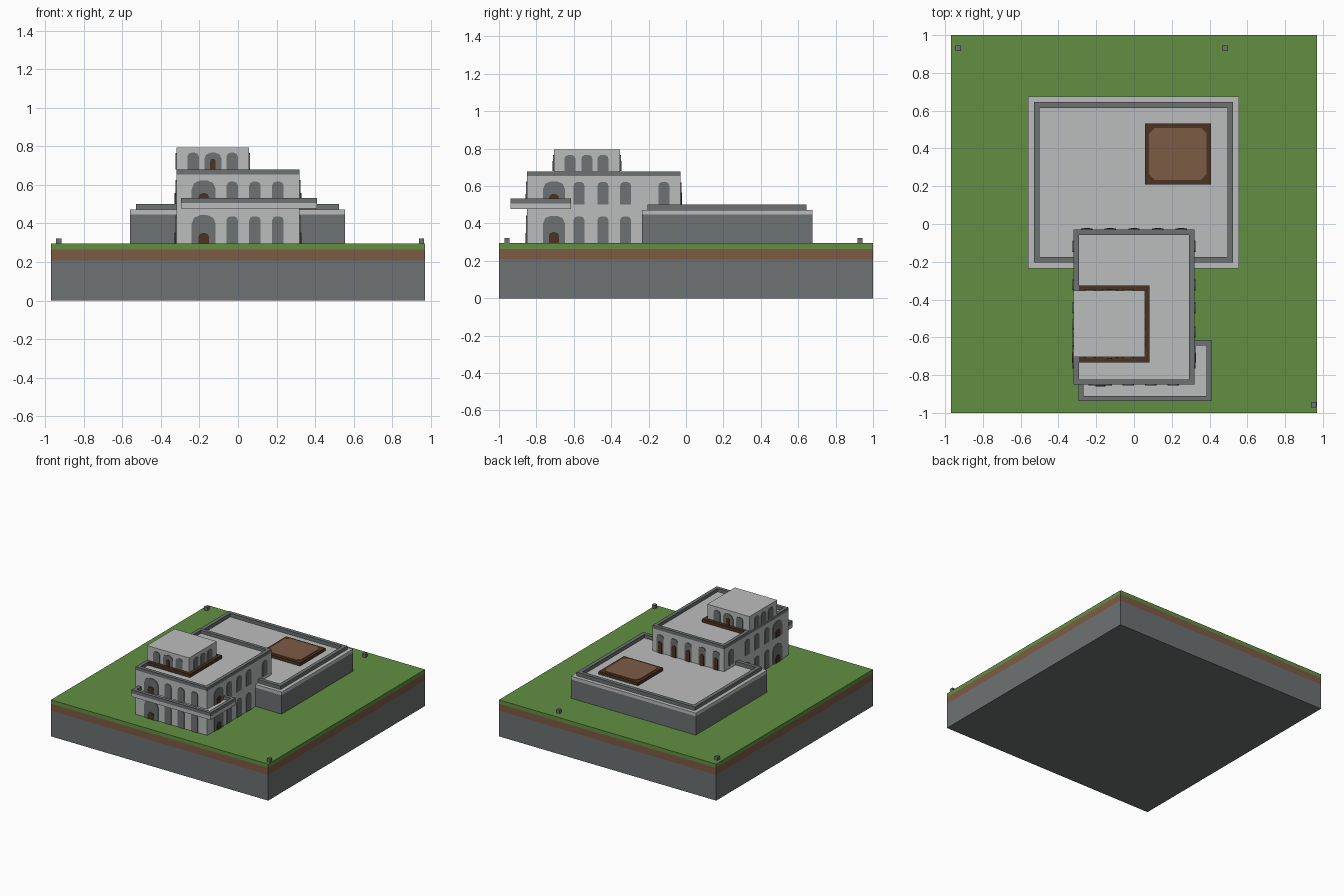
import bpy, bmesh, math
from mathutils import Vector

cube = bpy.data.objects.get("Cube")
if cube:
    bpy.data.objects.remove(cube, do_unlink=True)


def material(name, rgb):
    m = bpy.data.materials.new(name)
    m.use_nodes = True
    m.diffuse_color = (*rgb, 1)
    m.node_tree.nodes["Principled BSDF"].inputs["Base Color"].default_value = (*rgb, 1)
    return m


LIGHT = material("light stone", (0.50, 0.51, 0.505))
DARK = material("dark stone", (0.153, 0.168, 0.171))
GRASS = material("grass green", (0.122, 0.275, 0.054))
DIRT = material("earth brown", (0.205, 0.105, 0.06))
WOOD = material("dark wood", (0.069, 0.033, 0.016))


def finish(name, bm, mat):
    bmesh.ops.recalc_face_normals(bm, faces=bm.faces)
    me = bpy.data.meshes.new(name)
    bm.to_mesh(me)
    bm.free()
    me.materials.append(mat)
    ob = bpy.data.objects.new(name, me)
    bpy.context.collection.objects.link(ob)
    return ob


def prism(name, points, offset, mat):
    """Extrude a flat outline along an offset."""
    bm = bmesh.new()
    face = bm.faces.new([bm.verts.new(p) for p in points])
    ext = bmesh.ops.extrude_face_region(bm, geom=[face])
    verts = [g for g in ext["geom"] if isinstance(g, bmesh.types.BMVert)]
    bmesh.ops.translate(bm, verts=verts, vec=offset)
    return finish(name, bm, mat)


def block(name, x, y, z, mat, cut=0):
    """Box from ranges, with optional clipped plan corners."""
    pts = []
    for a, b, da, db in ((0, 0, 0, 1), (1, 0, -1, 0), (1, 1, 0, -1), (0, 1, 1, 0)):
        if cut:
            pts.append((x[a] + da * cut, y[b] + db * cut, z[0]))
            pts.append((x[a] + (1 - 2 * a - da) * cut if da == 0 else x[a],
                        y[b] + (1 - 2 * b) * cut if da else y[b], z[0]))
        else:
            pts.append((x[a], y[b], z[0]))
    if cut:
        cx, cy = sum(x) / 2, sum(y) / 2
        pts.sort(key=lambda p: math.atan2(p[1] - cy, p[0] - cx))
    return prism(name, pts, (0, 0, z[1] - z[0]), mat)


def parapet(name, x, y, z, width, mat):
    """Rectangular ring of wall."""
    bm = bmesh.new()
    rings = []
    for inset in (0, width):
        x0, x1, y0, y1 = x[0] + inset, x[1] - inset, y[0] + inset, y[1] - inset
        for h in z:
            rings.append([bm.verts.new((a, b, h)) for a, b in
                          ((x0, y0), (x1, y0), (x1, y1), (x0, y1))])
    for a, b in ((0, 1), (1, 3), (3, 2), (2, 0)):
        for i in range(4):
            j = (i + 1) % 4
            bm.faces.new((rings[a][i], rings[a][j], rings[b][j], rings[b][i]))
    return finish(name, bm, mat)


def arch(name, wall, pos, u, z0, z1, width, mat, thick=0.005):
    """Thin arched plate on a wall: 'front', 'back', 'left' or 'right'."""
    h, r = width / 2, width * 0.36
    outline = [(-h, z0), (h, z0)]
    for sign, start in ((1, 0), (-1, 90)):
        for k in range(3):
            t = math.radians(start + 45 * k)
            outline.append((sign * (h - r) + r * math.cos(t), z1 - r + r * math.sin(t)))
    normal = {"front": (0, -1, 0), "back": (0, 1, 0),
              "left": (1, 0, 0), "right": (-1, 0, 0)}[wall]
    if normal[0]:
        pts = [(pos, u + a, z) for a, z in outline]
    else:
        pts = [(u + a, pos, z) for a, z in outline]
    return prism(name, pts, Vector(normal) * thick, mat)


# Ground block
GX, GY, G = (-0.97, 0.97), (-1, 1), 0.295
block("bedrock", GX, GY, (0, 0.207), DARK)
block("soil_layer", GX, GY, (0.207, 0.264), DIRT)
block("grass_layer", GX, GY, (0.264, G), GRASS)
for px, py in ((-0.93, 0.93), (0.483, 0.93), (0.952, -0.957)):
    block("marker_post", (px - 0.014, px + 0.014), (py - 0.014, py + 0.014), (G, 0.323), DARK)

# Low rear hall
HX, HY = (-0.56, 0.555), (-0.235, 0.675)
block("hall_walls", HX, HY, (G, 0.447), DARK)
block("hall_roof", HX, HY, (0.447, 0.473), LIGHT)
parapet("hall_parapet", (-0.53, 0.525), (-0.205, 0.645), (0.473, 0.502), 0.03, DARK)
block("skylight_frame", (0.057, 0.407), (0.21, 0.532), (0.473, 0.497), WOOD)
block("skylight_panel", (0.08, 0.384), (0.233, 0.509), (0.497, 0.501), DIRT, cut=0.03)

# Main building
MX, MY = (-0.32, 0.32), (-0.85, -0.03)
block("main_walls", MX, MY, (G, 0.653), LIGHT)
parapet("main_parapet", MX, MY, (0.653, 0.679), 0.028, DARK)

# Corner balcony
BX, BY = (-0.295, 0.41), (-0.937, -0.615)
block("balcony_slab", BX, BY, (0.477, 0.506), LIGHT)
parapet("balcony_rail", BX, BY, (0.506, 0.533), 0.027, DARK)

# Roof tower on its wooden deck
TX, TY = (-0.32, 0.057), (-0.705, -0.353)
block("tower_deck", (-0.292, 0.083), (-0.732, -0.325), (0.653, 0.679), WOOD)
block("tower_walls", TX, TY, (0.679, 0.795), LIGHT)

# Front arches on both floors
for z0, z1, door in ((G, 0.44, 0.35), (0.506, 0.62, 0.557)):
    arch("front_entrance", "front", MY[0], -0.178, z0, z1 + 0.003, 0.125, DARK)
    arch("front_door", "front", MY[0], -0.178, z0, door, 0.054, WOOD, 0.009)
    for u in (-0.03, 0.088, 0.207):
        arch("front_window", "front", MY[0], u, z0, z1 - 0.003, 0.06, DARK)

# Side arches, the same on both sides
for wall, x in (("left", MX[1]), ("right", MX[0])):
    for z0, z1, door in ((G, 0.438, 0.353), (0.5, 0.622, 0.557)):
        arch("side_entrance", wall, x, -0.706, z0, z1 + 0.003, 0.118, DARK)
        arch("side_door", wall, x, -0.706, z0, door, 0.054, WOOD, 0.009)
        for u in (-0.572, -0.444, -0.323):
            arch("side_window", wall, x, u, z0, z1, 0.06, DARK)
    arch("side_window", wall, x, -0.118, 0.5, 0.622, 0.06, DARK)

# Doorways opening onto the hall roof
for i in range(5):
    u = 0.25 - 0.125 * i
    arch("back_doorway", "back", MY[1], u, 0.473, 0.62, 0.06, DARK)
    arch("back_door", "back", MY[1], u, 0.473, 0.565, 0.034, WOOD, 0.009)

# Tower arches
for wall, y in (("front", TY[0]), ("back", TY[1])):
    for u, w in ((-0.233, 0.06), (-0.13, 0.09), (-0.03, 0.06)):
        arch("tower_window", wall, y, u, 0.68, 0.767, w, DARK)
    arch("tower_door", wall, y, -0.13, 0.68, 0.735, 0.028, WOOD, 0.009)
for wall, x in (("left", TX[1]), ("right", TX[0])):
    for u in (-0.62, -0.53, -0.444):
        arch("tower_side_window", wall, x, u, 0.68, 0.766, 0.06, DARK)
